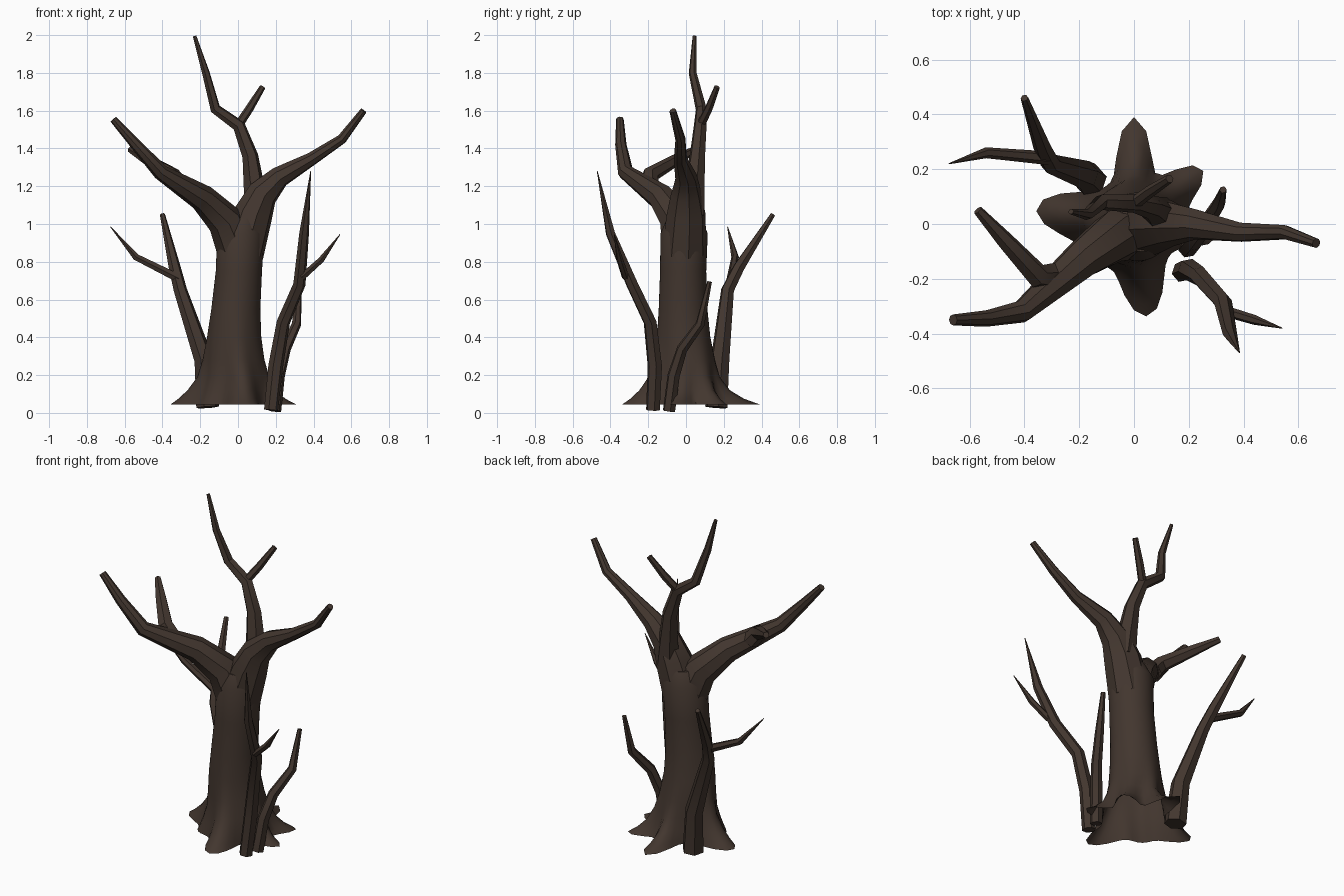
import bpy, bmesh, math
from mathutils import Vector

bark = bpy.data.materials.new("dark_bark")
bark.diffuse_color = (0.055, 0.037, 0.028, 1)


def finish(name, bm, angle):
    bmesh.ops.recalc_face_normals(bm, faces=bm.faces)
    me = bpy.data.meshes.new(name)
    bm.to_mesh(me)
    bm.free()
    me.materials.append(bark)
    ob = bpy.data.objects.new(name, me)
    bpy.context.collection.objects.link(ob)
    bpy.ops.object.select_all(action='DESELECT')
    ob.select_set(True)
    bpy.context.view_layer.objects.active = ob
    bpy.ops.object.shade_smooth_by_angle(angle=math.radians(angle))
    return ob


def skin(bm, rings):
    for a, b in zip(rings, rings[1:]):
        n = len(a)
        for i in range(n):
            j = (i + 1) % n
            bm.faces.new((a[i], a[j], b[j], b[i]))


def limb(name, pts, sides=6, angle=35):
    """Tapered tube through (x, y, z, radius) points."""
    bm = bmesh.new()
    ps = [Vector(p[:3]) for p in pts]
    dirs = [(b - a).normalized() for a, b in zip(ps, ps[1:])]
    u = Vector((1, 0.2, 0))
    rings = []
    for i, p in enumerate(ps):
        t = (dirs[max(i - 1, 0)] + dirs[min(i, len(dirs) - 1)]).normalized()
        u = (u - t * u.dot(t)).normalized()
        v = t.cross(u)
        ring = []
        for k in range(sides):
            a = math.tau * k / sides
            ring.append(bm.verts.new(p + (u * math.cos(a) + v * math.sin(a)) * pts[i][3]))
        rings.append(ring)
    skin(bm, rings)
    bm.faces.new(rings[0])
    bm.faces.new(rings[-1])
    return finish(name, bm, angle)


# trunk with root flares: (angle, reach, width, height decay)
roots = [(-8, 0.14, 15, 0.06), (39, 0.15, 17, 0.07), (90, 0.22, 15, 0.065),
         (171, 0.19, 20, 0.13), (-82, 0.17, 20, 0.11), (215, 0.05, 20, 0.13)]
# z, centre x, centre y, radius
levels = [(0.045, 0, 0, 0.17), (0.075, 0, 0, 0.168), (0.12, 0, 0, 0.163),
          (0.19, 0, 0, 0.155), (0.28, -0.01, 0, 0.148), (0.4, -0.015, -0.01, 0.138),
          (0.55, -0.01, -0.015, 0.128), (0.75, 0.005, -0.015, 0.122),
          (0.95, 0.015, -0.01, 0.125), (1.03, 0.03, -0.01, 0.09)]
bm = bmesh.new()
rings = []
for z, cx, cy, r in levels:
    ring = []
    for k in range(48):
        a = 360 * k / 48
        rad = r
        for ra, reach, w, dec in roots:
            d = (a - ra + 180) % 360 - 180
            rad += reach * math.exp(-(d / w) ** 2 - (z - 0.045) / dec)
        c, s = math.cos(math.radians(a)), math.sin(math.radians(a))
        ring.append(bm.verts.new((cx + rad * c, cy + rad * s, z)))
    rings.append(ring)
skin(bm, rings)
bm.faces.new(rings[-1])
finish("trunk", bm, 50)

# three main boughs and their forks
limb("left_bough", [(0.0, -0.02, 0.85, 0.11), (-0.07, -0.045, 1.02, 0.095),
                    (-0.19, -0.13, 1.14, 0.072), (-0.41, -0.32, 1.275, 0.042),
                    (-0.54, -0.345, 1.42, 0.03), (-0.66, -0.35, 1.555, 0.02)], 8)
limb("left_bough_fork", [(-0.3, -0.19, 1.2, 0.05), (-0.35, -0.19, 1.26, 0.045),
                         (-0.47, -0.06, 1.335, 0.032), (-0.57, 0.05, 1.395, 0.018)])
limb("right_bough", [(0.02, -0.01, 0.85, 0.12), (0.08, 0.0, 1.05, 0.105),
                     (0.13, 0.0, 1.16, 0.083), (0.22, 0.0, 1.25, 0.058),
                     (0.39, -0.03, 1.345, 0.036), (0.55, -0.03, 1.45, 0.027),
                     (0.665, -0.07, 1.6, 0.018)], 8)
limb("top_bough", [(0.1, 0.03, 1.05, 0.07), (0.085, 0.045, 1.2, 0.056),
                   (0.065, 0.06, 1.36, 0.043), (0.005, 0.075, 1.52, 0.035),
                   (-0.12, 0.08, 1.61, 0.029), (-0.17, 0.035, 1.8, 0.021),
                   (-0.23, 0.045, 1.995, 0.01)])
limb("top_bough_fork", [(0.0, 0.075, 1.52, 0.024), (0.06, 0.12, 1.61, 0.022),
                        (0.13, 0.165, 1.725, 0.016)])

# saplings around the trunk
limb("back_left_sapling", [(-0.16, 0.16, 0.03, 0.062), (-0.18, 0.18, 0.28, 0.052),
                           (-0.305, 0.22, 0.65, 0.036), (-0.335, 0.28, 0.77, 0.032),
                           (-0.4, 0.46, 1.05, 0.014)])
limb("back_left_twig", [(-0.31, 0.24, 0.71, 0.025), (-0.54, 0.26, 0.825, 0.02),
                        (-0.675, 0.22, 0.985, 0.002)])
limb("front_right_sapling", [(0.175, -0.175, 0.015, 0.038), (0.2, -0.165, 0.25, 0.04),
                             (0.24, -0.19, 0.48, 0.036), (0.325, -0.285, 0.68, 0.033),
                             (0.35, -0.4, 0.95, 0.026), (0.385, -0.47, 1.28, 0.002)])
limb("front_right_twig", [(0.34, -0.32, 0.72, 0.02), (0.44, -0.35, 0.81, 0.018),
                          (0.54, -0.38, 0.945, 0.002)])
limb("right_sapling", [(0.195, -0.09, 0.01, 0.034), (0.215, -0.065, 0.2, 0.034),
                       (0.25, -0.02, 0.34, 0.03), (0.31, 0.075, 0.47, 0.025),
                       (0.325, 0.125, 0.695, 0.013)])
